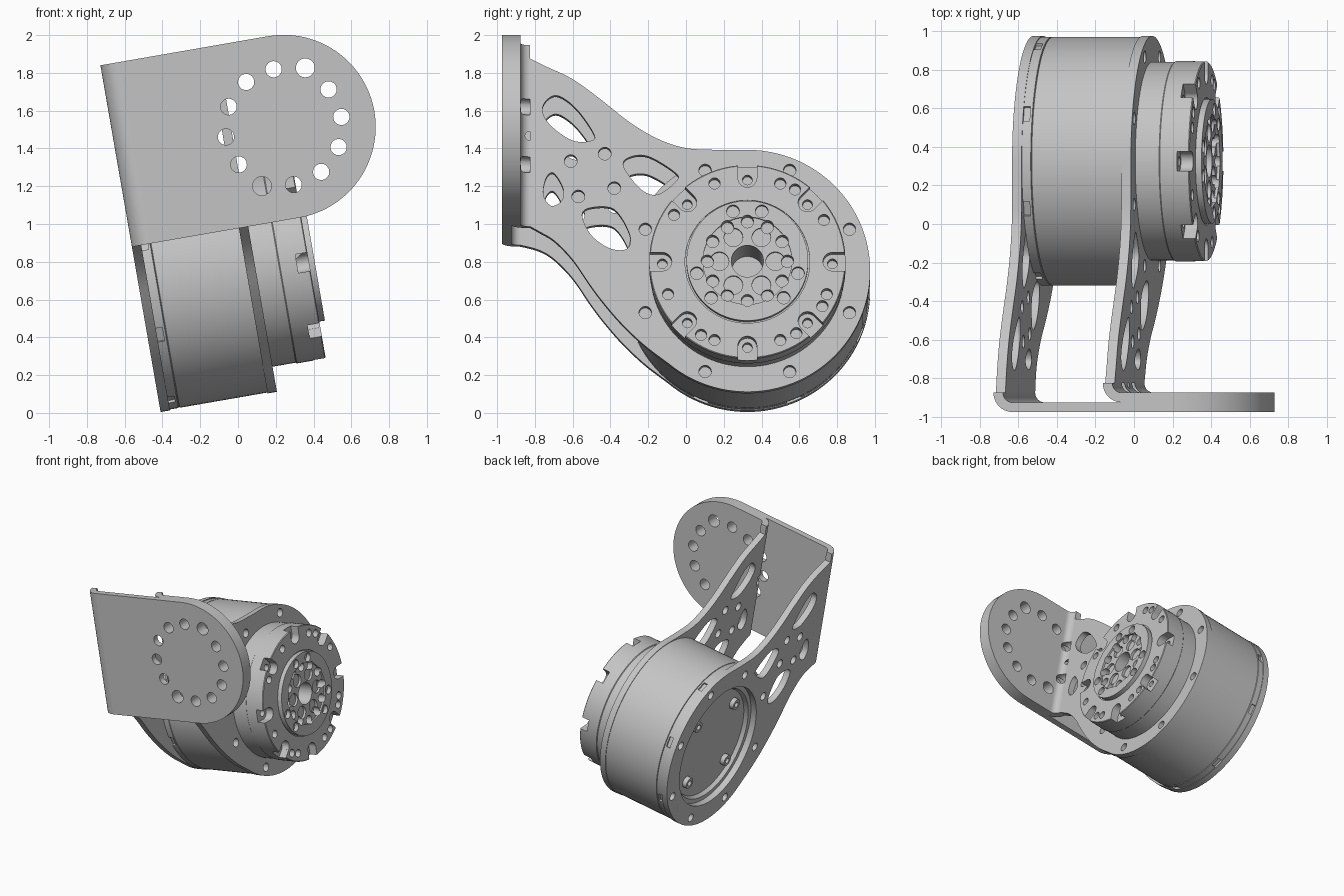
import bpy, bmesh, math
from mathutils import Matrix, Vector
from math import sin, cos, radians, pi

old = bpy.data.objects.get("Cube")
if old:
    bpy.data.objects.remove(old, do_unlink=True)

# Local frame: x along the motor axis, origin at the centre of the back plate
FRAME = Matrix.Translation((-0.521, 0.325, 0.645)) @ Matrix.Rotation(radians(-9.85), 4, 'Y')
SIDE = Matrix(((0, 0, 1, 0), (1, 0, 0, 0), (0, 1, 0, 0), (0, 0, 0, 1)))
FRONT = Matrix(((1, 0, 0, 0), (0, 0, -1, 0), (0, 1, 0, 0), (0, 0, 0, 1)))
ALONG_X = Matrix.Rotation(pi / 2, 4, 'Y')
ALONG_Y = Matrix.Rotation(pi / 2, 4, 'X')
parts = []

metal = bpy.data.materials.new("grey_metal")
GREY = (0.55, 0.55, 0.55, 1)
metal.use_nodes = True
metal.diffuse_color = GREY
for node in metal.node_tree.nodes:
    if node.type == 'BSDF_PRINCIPLED':
        node.inputs["Base Color"].default_value = GREY


def add(name, bm):
    bmesh.ops.remove_doubles(bm, verts=bm.verts, dist=1e-5)
    bmesh.ops.recalc_face_normals(bm, faces=bm.faces)
    mesh = bpy.data.meshes.new(name)
    bm.to_mesh(mesh)
    bm.free()
    mesh.materials.clear()
    mesh.materials.append(metal)
    obj = bpy.data.objects.new(name, mesh)
    bpy.context.collection.objects.link(obj)
    return obj


def part(name, bm):
    obj = add(name, bm)
    parts.append(obj)
    return obj


def evaluated_mesh(obj):
    bpy.context.view_layer.update()
    return bpy.data.meshes.new_from_object(obj.evaluated_get(bpy.context.evaluated_depsgraph_get()))


def cut(obj, bm):
    cutter = add("cutter", bm)
    cutter.hide_render = True
    mod = obj.modifiers.new("cut", 'BOOLEAN')
    mod.operation, mod.solver, mod.object = 'DIFFERENCE', 'EXACT', cutter
    mesh = evaluated_mesh(obj)
    obj.modifiers.clear()
    obj.data = mesh
    bpy.data.objects.remove(cutter, do_unlink=True)


def polar(r, deg, cx=0, cy=0):
    return (cx + r * cos(radians(deg)), cy + r * sin(radians(deg)))


def arc(cx, cy, r, a, b, n):
    return [polar(r, a + (b - a) * i / n, cx, cy) for i in range(n + 1)]


def circle(cx, cy, r, n=24):
    return arc(cx, cy, r, 0, 360, n)[:-1]


def smooth(pts, closed=False, n=6):
    """Catmull-Rom curve through the points."""
    k, out = len(pts), []
    get = lambda i: Vector(pts[i % k] if closed else pts[max(0, min(k - 1, i))])
    for i in range(k if closed else k - 1):
        a, b, c, d = (get(i + j) for j in (-1, 0, 1, 2))
        for s in range(n):
            t = s / n
            out.append(tuple(0.5 * (2 * b + (c - a) * t + (2 * a - 5 * b + 4 * c - d) * t * t
                                    + (3 * b - a - 3 * c + d) * t ** 3)))
    return out if closed else out + [tuple(pts[-1])]


def plate(name, loops, plane, offset, thick):
    """Sheet with holes: the first loop is the outline, the others are openings."""
    curve = bpy.data.curves.new(name, 'CURVE')
    curve.dimensions, curve.fill_mode, curve.extrude = '2D', 'BOTH', thick / 2
    for loop in loops:
        spline = curve.splines.new('POLY')
        spline.points.add(len(loop) - 1)
        spline.use_cyclic_u = True
        for point, (x, y) in zip(spline.points, loop):
            point.co = (x, y, 0, 1)
    temp = bpy.data.objects.new("outline", curve)
    bpy.context.collection.objects.link(temp)
    mesh = evaluated_mesh(temp)
    mesh.transform(Matrix.Translation(offset) @ plane)
    bpy.data.objects.remove(temp, do_unlink=True)
    bm = bmesh.new()
    bm.from_mesh(mesh)
    return part(name, bm)


def lathe(bm, profile, y=0, z=0, n=96, closed=False):
    verts = [bm.verts.new((x, y + r, z)) for x, r in profile]
    edges = [bm.edges.new(p) for p in zip(verts, verts[1:])]
    if closed:
        edges.append(bm.edges.new((verts[-1], verts[0])))
    bmesh.ops.spin(bm, geom=verts + edges, cent=(0, y, z), axis=(1, 0, 0),
                   angle=2 * pi, steps=n, use_duplicate=False)


def rods(bm, spots, radius, x0, x1, ring, n=20):
    """Round cutters along the motor axis at the given angles on a ring."""
    for deg in spots:
        y, z = polar(ring, deg)
        bmesh.ops.create_cone(bm, cap_ends=True, segments=n, radius1=radius, radius2=radius, depth=x1 - x0,
                              matrix=Matrix.Translation(((x0 + x1) / 2, y, z)) @ ALONG_X)
    return bm


def box(bm, deg, ring, size, x):
    y, z = polar(ring, deg)
    m = Matrix.Translation((x, y, z)) @ Matrix.Rotation(radians(deg), 4, 'X') @ Matrix.Diagonal((*size, 1))
    bmesh.ops.create_cube(bm, size=1, matrix=m)


# Side plates of the two nested brackets
EIGHT = [22.5 + 45 * i for i in range(8)]
TOP = [(-1.07, 1.10), (-.925, 1.03), (-.775, .92), (-.625, .80), (-.475, .71), (-.325, .66), (-.15, .65), (0, .65)]
LOW = [polar(.65, -130), (-.545, -.40), (-.66, -.29), (-.755, -.18), (-.83, -.08), (-.925, .06), (-1.02, .16), (-1.1, .21)]
WINDOWS = [
    [(-1.06, .92), (-1.0, .94), (-.905, .87), (-.815, .74), (-.825, .70), (-.925, .70), (-1.04, .78), (-1.085, .86)],
    [(-.655, .56), (-.625, .61), (-.525, .615), (-.385, .53), (-.375, .485), (-.475, .41), (-.565, .44)],
    [(-.875, .30), (-.825, .34), (-.705, .33), (-.625, .20), (-.635, .12), (-.725, .12), (-.825, .19)],
    [(-1.08, .41), (-1.065, .50), (-1.025, .525), (-.975, .44), (-.985, .375), (-1.04, .35)]]
SMALL = [(-.935, .59), (-.755, .63), (-.895, .40), (-.705, .445)]


def side_plate(name, x, y0, opening):
    outline = smooth([(y0, 1.14)] + TOP)[:-1] + arc(0, 0, .65, 90, -130, 64)[:-1] + smooth(LOW + [(y0, .238)])
    loops = [outline, circle(0, 0, opening, 96)]
    loops += [smooth(w, True) for w in WINDOWS]
    loops += [circle(y, z, .034) for y, z in SMALL]
    loops += [circle(*polar(.585, a), .033) for a in EIGHT]
    plate(name, loops, SIDE, (x + .025, 0, 0), .05)


# Front tongue and bent corner of each bracket
HOLES = [(.333, .05) if i % 6 == 2 else (.31, .043) for i in range(12)]
MID, HALF = .7255, .4875


def front_plate(name, x0, y):
    loops = [[(x0, MID + HALF), (x0, MID - HALF)] + arc(.9, MID, HALF, -90, 90, 48)]
    for i, (ring, r) in enumerate(HOLES):
        hx, hz = polar(ring, 30 * i, .9, MID)
        if hx - r > x0:
            loops.append(circle(hx, hz, r))
    plate(name, loops, FRONT, (0, y + .025, 0), .05)


def corner(name, x, y):
    ring = arc(x + .1, y + .1, .1, 180, 270, 10) + arc(x + .1, y + .1, .05, 270, 180, 10)
    return plate(name, [ring], Matrix.Identity(4), (0, 0, MID), HALF * 2)


for label, x, y, opening in (("outer", 0, -1.3, .49), ("inner", .575, -1.25, .51)):
    side_plate(label + "_bracket_side", x, y + .1, opening)
    front_plate(label + "_bracket_front", x + .1, y)
    bend = corner(label + "_bracket_bend", x, y)
    if label == "inner":
        bm = bmesh.new()
        for i in (5, 6, 7):
            ring, r = HOLES[i]
            hx, hz = polar(ring, 30 * i, .9, MID)
            bmesh.ops.create_cone(bm, cap_ends=True, segments=24, radius1=r, radius2=r, depth=.4,
                                  matrix=Matrix.Translation((hx, y, hz)) @ ALONG_Y)
        cut(bend, bm)

# Motor body with a recessed back and rim slots
bm = bmesh.new()
lathe(bm, [(.08, 0), (.08, .44), (.05, .455), (.05, .645), (.097, .645), (.1, .638),
           (.103, .645), (.575, .645), (.575, 0)])
body = part("motor_body", bm)
bm = bmesh.new()
for a in EIGHT:
    box(bm, a, .65, (.04, .04, .08), .065)
cut(body, bm)

# Screws on the motor back
bm = bmesh.new()
for a in (45, 135, 225, 315):
    lathe(bm, [(.082, 0.0), (.065, 0), (.065, .022), (.045, .022), (.045, .045), (.082, .045), (.082, 0)],
          *polar(.35, a), n=24)
part("back_screws", bm)

# Output housing with its raised hub and centre bore
bm = bmesh.new()
lathe(bm, [(.58, .085), (.58, .515), (.75, .515), (.755, .52), (.905, .52), (.91, .515), (.91, .33), (.9, .33),
           (.9, .322), (.94, .322), (.94, .235), (.925, .235), (.925, .085)], closed=True)
housing = part("output_housing", bm)

# Edge pockets, each with a round inner end and a screw hole
ring8 = [45 * i for i in range(8)]
bm = bmesh.new()
for a in ring8:
    box(bm, a, .5, (.1, .1, .1), .895)
cut(housing, bm)
cut(housing, rods(bmesh.new(), ring8, .05, .845, 1, .45))
bm = rods(bmesh.new(), ring8, .026, .79, 1, .45)

# Threaded holes on the ring, then on the hub
rods(bm, [67.5, 112.5, 202.5, 247.5, 292.5, 337.5], .03, .85, 1, .455)
rods(bm, [29, 57, 147, 238, 304, 329], .03, .85, 1, .463)
rods(bm, [base + d for base in (90, 210, 330) for d in (-16, 16)], .034, .905, 1, .276)
cut(housing, bm)
cut(housing, rods(bmesh.new(), [30 * i for i in range(12)], .033, .87, 1, .212))
cut(housing, rods(bmesh.new(), [60 * i for i in range(6)], .05, .905, 1, .148))

# Place every part and shade it
bpy.ops.object.select_all(action='DESELECT')
for obj in parts:
    obj.data.transform(FRAME)
    obj.select_set(True)
    bpy.context.view_layer.objects.active = obj
bpy.ops.object.shade_smooth_by_angle(angle=radians(30))
